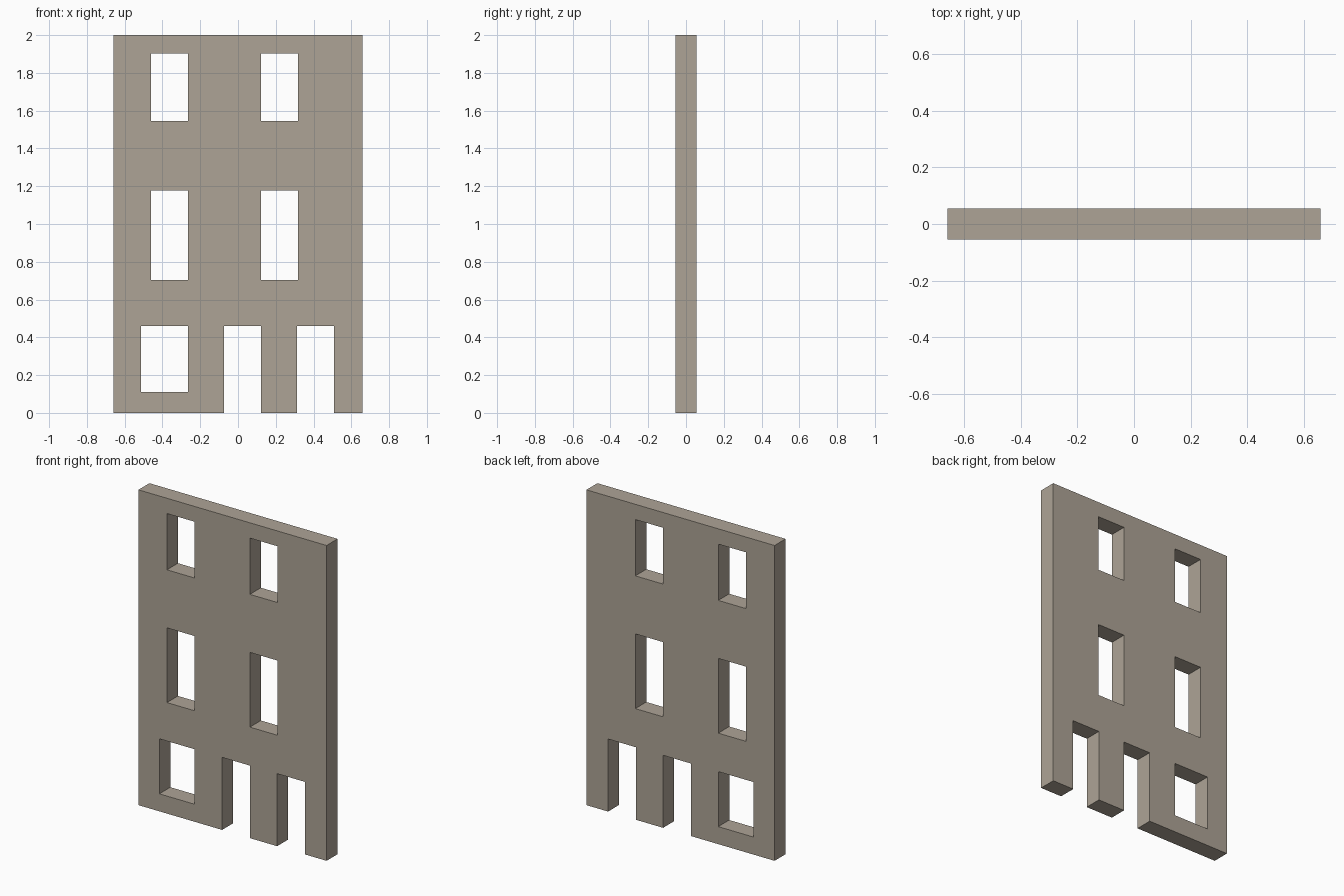
import bpy, bmesh

if "Cube" in bpy.data.objects:
    bpy.data.objects.remove(bpy.data.objects["Cube"])

HALF_W, HEIGHT, THICK = 0.66, 2.0, 0.11

# Openings: (x0, x1, z0, z1)
openings = [(-0.513, -0.265, 0.111, 0.46)]                            # wide ground-floor window
openings += [(x, x + 0.195, 0.0, 0.46) for x in (-0.073, 0.313)]      # doorways
openings += [(x, x + 0.195, z0, z1) for x in (-0.46, 0.122)
             for z0, z1 in ((0.704, 1.178), (1.546, 1.903))]          # upper windows


def cuts(values):
    return sorted({round(v, 3) for v in values})


# Front face: grid cells between the opening edges, leaving out the holes
xs = cuts([-HALF_W, HALF_W] + [v for o in openings for v in o[:2]])
zs = cuts([0, HEIGHT] + [v for o in openings for v in o[2:]])
bm = bmesh.new()
grid = {(x, z): bm.verts.new((x, -THICK / 2, z)) for x in xs for z in zs}
for x0, x1 in zip(xs, xs[1:]):
    for z0, z1 in zip(zs, zs[1:]):
        cx, cz = (x0 + x1) / 2, (z0 + z1) / 2
        if not any(a < cx < b and c < cz < d for a, b, c, d in openings):
            bm.faces.new([grid[k] for k in ((x0, z0), (x1, z0), (x1, z1), (x0, z1))])
bmesh.ops.delete(bm, geom=[v for v in bm.verts if not v.link_faces], context='VERTS')

# Thicken the wall to the back
ext = bmesh.ops.extrude_face_region(bm, geom=bm.faces[:], use_keep_orig=True)
bmesh.ops.translate(bm, vec=(0, THICK, 0),
                    verts=[e for e in ext["geom"] if isinstance(e, bmesh.types.BMVert)])
bmesh.ops.recalc_face_normals(bm, faces=bm.faces[:])

mesh = bpy.data.meshes.new("facade_wall")
bm.to_mesh(mesh)
bm.free()
mat = bpy.data.materials.new("warm grey stone")
mat.diffuse_color = (0.42, 0.37, 0.305, 1)
mat.use_nodes = True
mat.node_tree.nodes["Principled BSDF"].inputs["Base Color"].default_value = mat.diffuse_color
mesh.materials.append(mat)
wall = bpy.data.objects.new("facade_wall", mesh)
bpy.context.collection.objects.link(wall)
